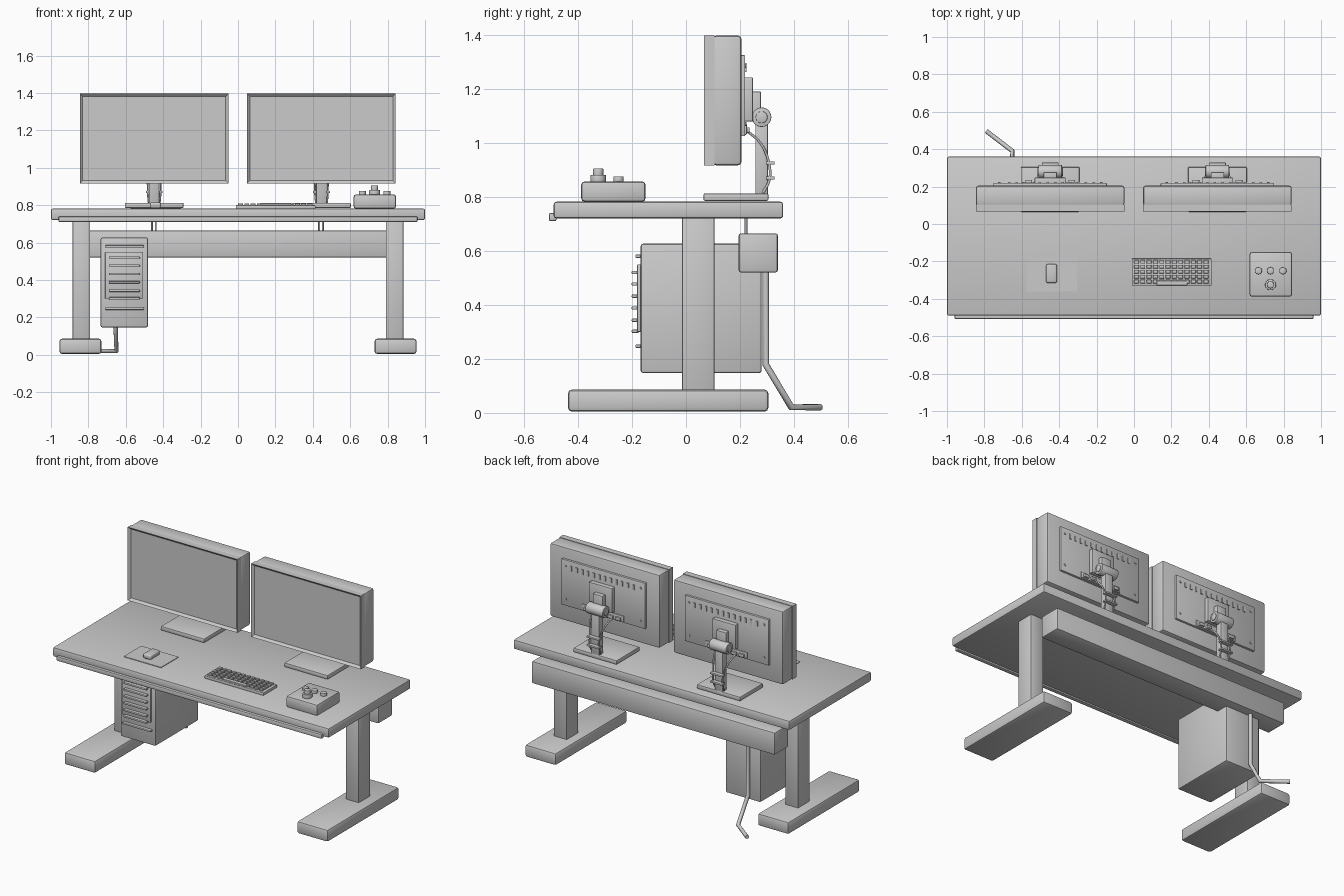
import bpy, bmesh, math
from mathutils import Vector

if "Cube" in bpy.data.objects:
    bpy.data.objects.remove(bpy.data.objects["Cube"])

grey = bpy.data.materials.new("light grey")
grey.diffuse_color = (0.6, 0.6, 0.6, 1)
grey.use_nodes = True
grey.node_tree.nodes["Principled BSDF"].inputs["Base Color"].default_value = grey.diffuse_color


def finish(bm, name, smooth=True):
    me = bpy.data.meshes.new(name)
    bm.to_mesh(me)
    bm.free()
    me.materials.append(grey)
    ob = bpy.data.objects.new(name, me)
    bpy.context.collection.objects.link(ob)
    if smooth:
        bpy.ops.object.select_all(action='DESELECT')
        ob.select_set(True)
        bpy.context.view_layer.objects.active = ob
        bpy.ops.object.shade_smooth_by_angle(angle=math.radians(35))
    return ob


def add_box(bm, x0, x1, y0, y1, z0, z1):
    vs = bmesh.ops.create_cube(bm, size=1)['verts']
    for v in vs:
        v.co = Vector(((x0 + x1) / 2 + v.co.x * (x1 - x0),
                       (y0 + y1) / 2 + v.co.y * (y1 - y0),
                       (z0 + z1) / 2 + v.co.z * (z1 - z0)))


def boxes(name, dims, bevel=0.0, seg=2):
    """One object made of several boxes, all edges rounded."""
    bm = bmesh.new()
    for d in dims:
        add_box(bm, *d)
    if bevel:
        bmesh.ops.bevel(bm, geom=bm.edges[:], offset=bevel, segments=seg,
                        profile=0.5, affect='EDGES')
    return finish(bm, name)


def cylinder(name, loc, r, depth, axis='Z', seg=24, bevel=0.003):
    bm = bmesh.new()
    bmesh.ops.create_cone(bm, cap_ends=True, segments=seg, radius1=r, radius2=r, depth=depth)
    if bevel:
        rim = [e for e in bm.edges if abs(e.verts[0].co.z - e.verts[1].co.z) < 1e-6]
        bmesh.ops.bevel(bm, geom=rim, offset=bevel, segments=2, profile=0.5, affect='EDGES')
    ob = finish(bm, name)
    ob.location = loc
    if axis == 'X':
        ob.rotation_euler.y = math.pi / 2
    if axis == 'Y':
        ob.rotation_euler.x = math.pi / 2
    return ob


def cable(name, pts, r, smooth=False):
    cu = bpy.data.curves.new(name, 'CURVE')
    cu.dimensions = '3D'
    cu.bevel_depth = r
    cu.bevel_resolution = 2
    cu.use_fill_caps = True
    if smooth:
        sp = cu.splines.new('BEZIER')
        sp.bezier_points.add(len(pts) - 1)
        for b, p in zip(sp.bezier_points, pts):
            b.co = p
            b.handle_left_type = b.handle_right_type = 'AUTO'
        sp.resolution_u = 6
    else:
        sp = cu.splines.new('POLY')
        sp.points.add(len(pts) - 1)
        for b, p in zip(sp.points, pts):
            b.co = (*p, 1)
    cu.materials.append(grey)
    ob = bpy.data.objects.new(name, cu)
    bpy.context.collection.objects.link(ob)


# Desk: top, front lip, legs, feet and rear cable tray
boxes("desk_top", [(-1, 1, -0.49, 0.36, 0.72, 0.782)], 0.01)
boxes("front_lip", [(-0.96, 0.96, -0.508, -0.48, 0.71, 0.74)], 0.006)
for side, s in (("left", -1), ("right", 1)):
    xa, xb = sorted((s * 0.885, s * 0.79))
    boxes(side + "_leg", [(xa, xb, -0.015, 0.105, 0.07, 0.73)], 0.006)
    xa, xb = sorted((s * 0.955, s * 0.73))
    boxes(side + "_foot", [(xa, xb, -0.437, 0.305, 0.005, 0.086)], 0.014)
boxes("cable_tray", [(-0.88, 0.88, 0.195, 0.34, 0.52, 0.665)], 0.008)

# Computer tower with grille slats
boxes("tower", [(-0.735, -0.48, -0.168, 0.28, 0.147, 0.627)], 0.01)
boxes("tower_panel", [(-0.71, -0.507, -0.181, -0.16, 0.30, 0.55)], 0.003)
boxes("tower_slats", [(-0.69, -0.525, -0.201, -0.175, z - 0.006, z + 0.006)
                      for z in (0.52, 0.477, 0.432, 0.388, 0.343, 0.302)]
      + [(-0.712, -0.503, -0.187, -0.16, z - 0.006, z + 0.006) for z in (0.58, 0.247)], 0.003)

# Power cable hanging from the tray to the floor
cable("power_cable", [(-0.655, 0.295, 0.55), (-0.655, 0.295, 0.18),
                      (-0.65, 0.39, 0.021), (-0.79, 0.497, 0.021)], 0.0125)


def monitor(cx, tag):
    # Housing and recessed screen
    boxes(tag + "_housing", [(cx - 0.397, cx + 0.397, 0.1, 0.205, 0.917, 1.397)], 0.012)
    bm = bmesh.new()
    add_box(bm, cx - 0.397, cx + 0.397, 0.066, 0.105, 0.917, 1.397)
    front = [f for f in bm.faces if f.normal.y < -0.9 or f.calc_center_median().y < 0.07]
    bmesh.ops.inset_region(bm, faces=front, thickness=0.021)
    for v in {v for f in front for v in f.verts}:
        v.co.y += 0.014
    bm.normal_update()
    finish(bm, tag + "_bezel_and_screen", smooth=False)
    # Rear cover with vents, screws and port strip
    boxes(tag + "_rear_cover", [(cx - 0.303, cx + 0.303, 0.195, 0.219, 1.025, 1.325)], 0.003)
    boxes(tag + "_vents", [(cx - 0.226 + i * 0.041, cx - 0.212 + i * 0.041, 0.21, 0.224, 1.262, 1.295)
                           for i in range(12)])
    for sx in (-1, 1):
        for z in (1.07, 1.285):
            cylinder(tag + "_screw", (cx + sx * 0.272, 0.22, z), 0.007, 0.008, 'Y', 10, 0)
    boxes(tag + "_port_strip", [(cx - 0.15, cx + 0.15, 0.21, 0.225, 1.03, 1.07)], 0.002)
    boxes(tag + "_ports", [(cx + x - 0.018, cx + x + 0.018, 0.215, 0.236, 1.037, 1.057)
                           for x in (-0.115, -0.06, 0.06, 0.115)], 0.002)
    # Stand: mount, hinge, post, clips and base
    boxes(tag + "_mount_plate", [(cx - 0.083, cx + 0.083, 0.21, 0.248, 1.08, 1.242)], 0.003)
    boxes(tag + "_mount_block", [(cx - 0.035, cx + 0.035, 0.24, 0.277, 1.08, 1.19)], 0.003)
    cylinder(tag + "_hinge", (cx, 0.28, 1.095), 0.036, 0.125, 'X', 28)
    cylinder(tag + "_hinge_pin", (cx, 0.28, 1.095), 0.022, 0.135, 'X', 20)
    boxes(tag + "_post", [(cx - 0.028, cx + 0.028, 0.257, 0.303, 0.8, 1.1)], 0.004)
    boxes(tag + "_cable_clips", [(cx - 0.045, cx + 0.045, 0.298, 0.328, z - 0.006, z + 0.006)
                                 for z in (0.87, 0.925)], 0.003)
    boxes(tag + "_base", [(cx - 0.157, cx + 0.157, 0.065, 0.305, 0.785, 0.813)], 0.006)
    # Signal cables, then their run under the desk
    for s in (-1, 1):
        cable(tag + "_cable", [(cx + s * 0.075, 0.225, 1.045), (cx + s * 0.055, 0.275, 1.0),
                               (cx + s * 0.036, 0.308, 0.92), (cx + s * 0.034, 0.308, 0.86),
                               (cx + s * 0.03, 0.285, 0.815)], 0.005, True)
        cable(tag + "_lower_cable", [(cx + s * 0.01 - 0.002, 0.222, 0.73),
                                     (cx + s * 0.01 - 0.002, 0.222, 0.65)], 0.005)


monitor(-0.448, "left_monitor")
monitor(0.446, "right_monitor")

# Keyboard with five rows of keys and a space bar
boxes("keyboard", [(-0.012, 0.415, -0.33, -0.185, 0.78, 0.8)], 0.004)
boxes("keys", [(0.0 + i * 0.0338, 0.026 + i * 0.0338, -0.212 - j * 0.0265, -0.192 - j * 0.0265, 0.798, 0.81)
               for j in range(5) for i in range(12)], 0.002, 1)
boxes("space_bar", [(0.12, 0.285, -0.328, -0.302, 0.798, 0.811)], 0.002, 1)

# Mouse on a thin pad
boxes("mouse_pad", [(-0.575, -0.305, -0.36, -0.18, 0.78, 0.786)])
boxes("mouse", [(-0.47, -0.412, -0.315, -0.215, 0.785, 0.815)], 0.009, 3)

# Control box with knobs and stick
boxes("control_box", [(0.618, 0.845, -0.388, -0.15, 0.782, 0.857)], 0.012)
for x in (0.665, 0.73, 0.796):
    cylinder("knob", (x, -0.25, 0.863), 0.019, 0.025)
cylinder("stick_base", (0.73, -0.325, 0.866), 0.029, 0.03)
cylinder("stick_cap", (0.73, -0.325, 0.888), 0.019, 0.034)
